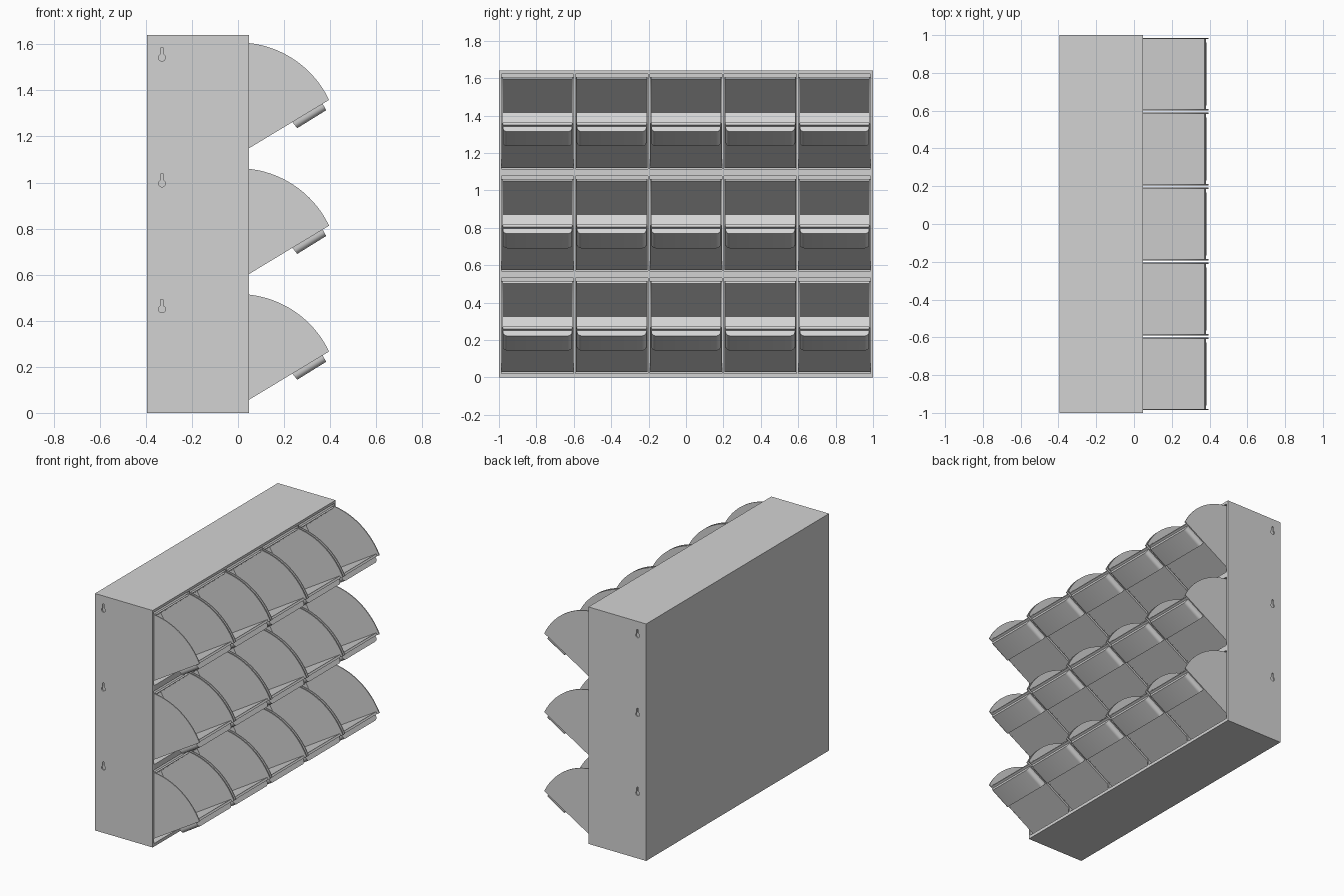
import bpy, bmesh, math
from mathutils import Vector

if "Cube" in bpy.data.objects:
    bpy.data.objects.remove(bpy.data.objects["Cube"])

ROWS, COLS = 3, 5
PITCH_Z, PITCH_Y = 0.546, 0.397
CELL_HALF, BIN_HALF, WALL = 0.1935, 0.192, 0.007
CELL_LOW, CELL_HIGH = 0.022, 0.53

grey = bpy.data.materials.new("light_grey_plastic")
grey.use_nodes = True
colour = (0.65, 0.65, 0.65, 1)
grey.diffuse_color = colour
grey.node_tree.nodes["Principled BSDF"].inputs["Base Color"].default_value = colour


def add_object(name, mesh, location=(0, 0, 0)):
    obj = bpy.data.objects.new(name, mesh)
    obj.location = location
    bpy.context.collection.objects.link(obj)
    return obj


def mesh_from(bm, name):
    bmesh.ops.recalc_face_normals(bm, faces=bm.faces)
    mesh = bpy.data.meshes.new(name)
    bm.to_mesh(mesh)
    bm.free()
    mesh.materials.append(grey)
    return mesh


def prism(bm, profile, y0, y1):
    """Extrude an x-z outline from y0 to y1."""
    a = [bm.verts.new((x, y0, z)) for x, z in profile]
    b = [bm.verts.new((x, y1, z)) for x, z in profile]
    bm.faces.new(a)
    bm.faces.new(b[::-1])
    for i in range(len(a)):
        j = (i + 1) % len(a)
        bm.faces.new((a[i], b[i], b[j], a[j]))
    return a, b


def smooth(obj):
    bpy.ops.object.select_all(action='DESELECT')
    obj.select_set(True)
    bpy.context.view_layer.objects.active = obj
    bpy.ops.object.shade_smooth_by_angle(angle=math.radians(30))


# Cabinet: solid box whose front is divided, then pushed in to form the cells
columns = [(c - (COLS - 1) / 2) * PITCH_Y for c in range(COLS)]
rows = [r * PITCH_Z for r in range(ROWS)]
bm = bmesh.new()
prism(bm, [(-0.395, 0), (0.047, 0), (0.047, 1.64), (-0.395, 1.64)], -1, 1)
bmesh.ops.recalc_face_normals(bm, faces=bm.faces)


def cut(point, normal):
    front = [f for f in bm.faces if f.normal.x > 0.9]
    geom = front + list({e for f in front for e in f.edges}) + list({v for f in front for v in f.verts})
    bmesh.ops.bisect_plane(bm, geom=geom, plane_co=point, plane_no=normal)


for y in columns:
    for side in (-1, 1):
        cut((0, y + side * CELL_HALF, 0), (0, 1, 0))
for z in rows:
    for level in (CELL_LOW, CELL_HIGH):
        cut((0, 0, z + level), (0, 0, 1))


def is_cell(face):
    c = face.calc_center_median()
    return (face.normal.x > 0.9
            and any(abs(c.y - y) < CELL_HALF * 0.5 for y in columns)
            and any(z + CELL_LOW < c.z < z + CELL_HIGH for z in rows))


cells = [f for f in bm.faces if is_cell(f)]
pushed = bmesh.ops.extrude_face_region(bm, geom=cells)
leftover = [f for f in cells if f.is_valid]
if leftover:
    bmesh.ops.delete(bm, geom=leftover, context='FACES')
bmesh.ops.translate(bm, vec=(-0.43, 0, 0),
                    verts=[g for g in pushed["geom"] if isinstance(g, bmesh.types.BMVert)])
cabinet = add_object("cabinet", mesh_from(bm, "cabinet"))

# Keyhole recesses on both ends of the cabinet
bm = bmesh.new()
ring = [(0.015 * math.cos(a), 0.015 * math.sin(a))
        for a in (math.radians(120 + 300 * i / 16) for i in range(17))]
slot = [(0.0075 * math.cos(a), 0.036 + 0.0075 * math.sin(a))
        for a in (math.radians(180 * i / 8) for i in range(9))]
for z in rows:
    keyhole = [(x - 0.33, p + z + 0.45) for x, p in ring + slot]
    for end in (-1, 1):
        prism(bm, keyhole, end * 0.992, end * 1.02)
cutter = add_object("keyhole_cutter", mesh_from(bm, "keyhole_cutter"))
cutter.hide_render = True
boolean = cabinet.modifiers.new("keyholes", 'BOOLEAN')
boolean.operation = 'DIFFERENCE'
boolean.solver = 'EXACT'
boolean.object = cutter
bpy.context.view_layer.objects.active = cabinet
bpy.ops.object.modifier_apply(modifier=boolean.name)
bpy.data.objects.remove(cutter)

# Tilted open bin: fan-shaped cheeks, folded tray and grip
arc = [(0.438 * math.cos(a), 0.078 + 0.438 * math.sin(a))
       for a in (math.radians(25.5 + 59 * i / 24) for i in range(25))]
cheek = [(-0.18, 0.328), (0, 0.028)] + arc
tray = [(0.38, 0.258), (0, 0.028), (-0.18, 0.328), (0.04, 0.512),
        (0.048, 0.503), (-0.164, 0.325), (0.003, 0.046), (0.372, 0.271)]
grip = [(0.235, 0.172), (0.257, 0.144), (0.383, 0.222), (0.366, 0.252)]
bm = bmesh.new()
inner = BIN_HALF - WALL
prism(bm, cheek, -BIN_HALF, -inner)
prism(bm, cheek, inner, BIN_HALF)
prism(bm, tray, -inner, inner)
ends = prism(bm, grip, -inner, inner)
corners = [bm.edges.get((e[1], e[2])) for e in ends]
bmesh.ops.bevel(bm, geom=corners, offset=0.024, segments=5, profile=0.5, affect='EDGES')
bin_mesh = mesh_from(bm, "tilt_bin")

for r, z in enumerate(rows):
    for c, y in enumerate(columns):
        tilt_bin = add_object(f"tilt_bin_row{r + 1}_column{c + 1}", bin_mesh, (0, y, z))
smooth(tilt_bin)
